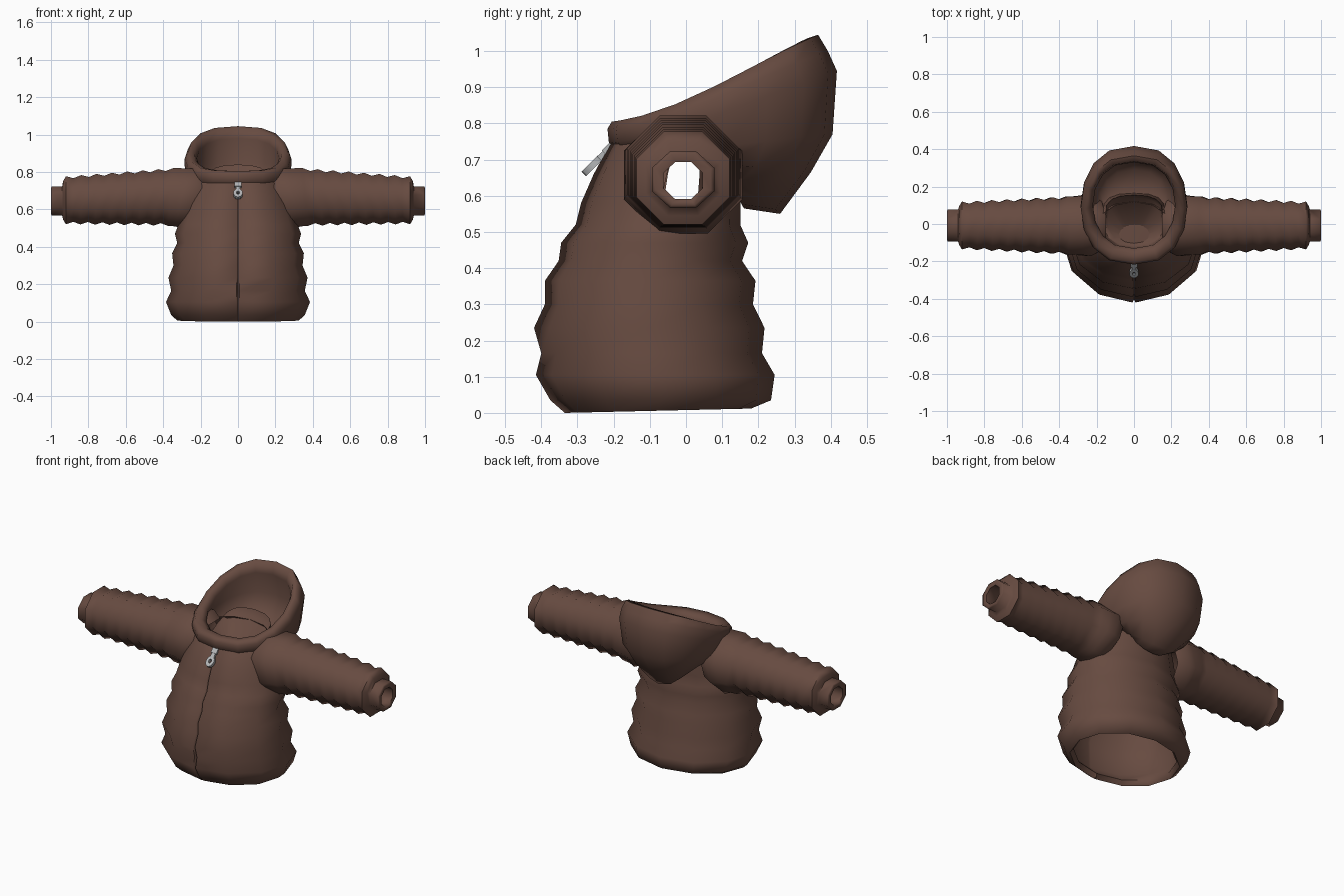
import bpy, bmesh, math
from mathutils import Vector, Matrix

if "Cube" in bpy.data.objects:
    bpy.data.objects.remove(bpy.data.objects["Cube"])


def material(name, rgb):
    m = bpy.data.materials.new(name)
    m.diffuse_color = (*rgb, 1)
    m.use_nodes = True
    m.node_tree.nodes["Principled BSDF"].inputs["Base Color"].default_value = m.diffuse_color
    return m


BROWN = material("brown fabric", (0.135, 0.070, 0.052))
GREY = material("zip metal", (0.45, 0.46, 0.47))


def finish(name, bm, mat, angle=75):
    bmesh.ops.recalc_face_normals(bm, faces=bm.faces)
    me = bpy.data.meshes.new(name)
    bm.to_mesh(me)
    bm.free()
    me.materials.append(mat)
    ob = bpy.data.objects.new(name, me)
    bpy.context.collection.objects.link(ob)
    bpy.ops.object.select_all(action='DESELECT')
    ob.select_set(True)
    bpy.context.view_layer.objects.active = ob
    bpy.ops.object.shade_smooth_by_angle(angle=math.radians(angle))
    return ob


def loft(rings, closed=False):
    bm = bmesh.new()
    vs = [[bm.verts.new(p) for p in r] for r in rings]
    n = len(vs[0])
    pairs = list(zip(vs, vs[1:])) + ([(vs[-1], vs[0])] if closed else [])
    for a, b in pairs:
        for i in range(n):
            j = (i + 1) % n
            bm.faces.new((a[i], a[j], b[j], b[i]))
    return bm


# --- Quilted torso: (z, half width, front y, back y), lining first, then outside
outer = [(0.005, .325, -.335, .18), (.035, .357, -.375, .235), (.105, .385, -.415, .245),
         (.165, .357, -.40, .21), (.235, .372, -.42, .217), (.30, .345, -.39, .185),
         (.365, .352, -.39, .192), (.42, .325, -.352, .155), (.47, .337, -.345, .172),
         (.52, .318, -.305, .15), (.58, .300, -.29, .15), (.66, .272, -.255, .15),
         (.74, .240, -.212, .145), (.79, .20, -.16, .12)]
inner = [(.76, .19, -.16, .11), (.66, .235, -.225, .125), (.56, .265, -.255, .125),
         (.42, .30, -.325, .135), (.25, .338, -.38, .175), (.09, .34, -.375, .20),
         (.025, .305, -.315, .165)]
angles = [-90 + a for a in (0, 1.2, 30, 60, 90, 120, 150, 180, 210, 240, 270, 300, 330, 358.8)]


def torso_ring(z, w, f, b, notch):
    pts = []
    for i, a in enumerate(angles):
        c, s = math.cos(math.radians(a)), math.sin(math.radians(a))
        k = 1 - notch if i == 0 else 1
        lift = 0.012 * (1 + s) / 2 if z < .03 else 0
        pts.append((w * c, (f + b) / 2 + (b - f) / 2 * s * k, z + lift - (.005 if z < .01 else 0)))
    return pts


bm = loft([torso_ring(*r, 0) for r in inner] + [torso_ring(*r, .05) for r in outer])
# armholes under the sleeves
holes = [f for f in bm.faces if all(abs(v.co.x) > .15 and math.hypot(v.co.y + .01, v.co.z - .645) < .13
                                    for v in f.verts)]
bmesh.ops.delete(bm, geom=holes, context='FACES')
finish("torso", bm, BROWN)

# --- Sleeves: (x, z radius, y radius, centre z, shear toward the armpit)
prof = [(.19, .135, .135, .655, .3), (.250, .165, .167, .657, .32), (.30, .158, .16, .664, .22)]
for i in range(15):
    t = i / 14
    r = .150 - .027 * t + (.008 if i % 2 == 0 else -.006)
    prof.append((.36 + i * .04, r, r, .667 - .018 * t, .1 * (1 - t)))
prof += [(.935, .105, .105, .648, 0), (.94, .08, .088, .645, 0), (.995, .08, .088, .645, 0),
         (1.0, .072, .078, .645, 0), (.995, .052, .055, .642, 0), (.93, .052, .055, .642, 0),
         (.88, .09, .09, .645, 0), (.60, .11, .11, .65, 0), (.28, .125, .125, .65, .2)]
for side, sx in (("left", 1), ("right", -1)):
    rings = []
    for x, rz, ry, cz, k in prof:
        ring = []
        for j in range(8):
            a = math.radians(45 * j + 22.5)
            dz = 1.06 * rz * math.sin(a)
            ring.append((sx * (x - k * dz), -.008 + 1.06 * ry * math.cos(a), cz + dz))
        rings.append(ring)
    finish(side + "_sleeve", loft(rings), BROWN)

# --- Hood and neck lining: (half width, front y, front z, back y, back z, sag, height curve)
hood = [(.12, 0, .72, .16, .565, 0, 2),      # underside against the back
        (.15, -.10, .72, .26, .55, 0, 2),
        (.22, -.15, .72, .345, .665, -.005, 1),
        (.262, -.19, .725, .405, .77, -.01, 1),
        (.285, -.213, .745, .417, .945, -.015, 1),
        (.285, -.217, .785, .392, 1.0, -.02, 1),
        (.266, -.205, .805, .365, 1.045, -.022, 1),  # rim
        (.236, -.16, .805, .335, 1.035, -.02, 1),
        (.220, -.13, .785, .33, .98, -.01, 1),
        (.228, -.13, .765, .36, .85, 0, 1),
        (.19, -.13, .755, .29, .69, 0, 1),
        (.17, -.125, .75, .165, .70, 0, 1),
        (.155, -.12, .735, .155, .84, 0, 2),    # back of neck
        (.14, -.11, .73, .14, .80, 0, 2),
        (.03, -.09, .70, -.04, .70, 0, 1)]
rings = []
for n, (w, fy, fz, by, bz, sag, p) in enumerate(hood):
    ring = []
    for j in range(16):
        a = math.radians(22.5 * j)
        c, s = math.cos(a), math.sin(a)
        if n in (11, 12, 13) and s > 0:          # neck is squared off at the back
            s = s ** .5
        t = (1 + s) / 2
        ring.append((w * math.copysign(abs(c) ** .8, c), fy + (by - fy) * t,
                     fz + (bz - fz) * t ** p + 2 * sag * c * c * (1 - t)))
    rings.append(ring)
finish("hood", loft(rings), BROWN)

# --- Zip pull hanging off the collar: slider, shank and a tab with a hole
tilt = Matrix.Translation((0, -.243, .70)) @ Matrix.Rotation(math.radians(-45), 4, 'X')


def box(name, size, centre):
    b = bmesh.new()
    bmesh.ops.create_cube(b, size=1, matrix=tilt @ Matrix.Translation(centre)
                          @ Matrix.Diagonal((*size, 1)))
    finish(name, b, GREY, 30)


box("zip_slider", (.036, .022, .03), (0, 0, .040))
box("zip_shank", (.024, .016, .035), (0, 0, .014))
tab = []
for r, d in ((.025, -.009), (.025, .009), (.009, .009), (.009, -.009)):
    tab.append([tilt @ Vector((r * math.cos(i * math.pi / 6), d,
                               -.024 + 1.3 * r * math.sin(i * math.pi / 6))) for i in range(12)])
finish("zip_tab", loft(tab, True), GREY, 30)
